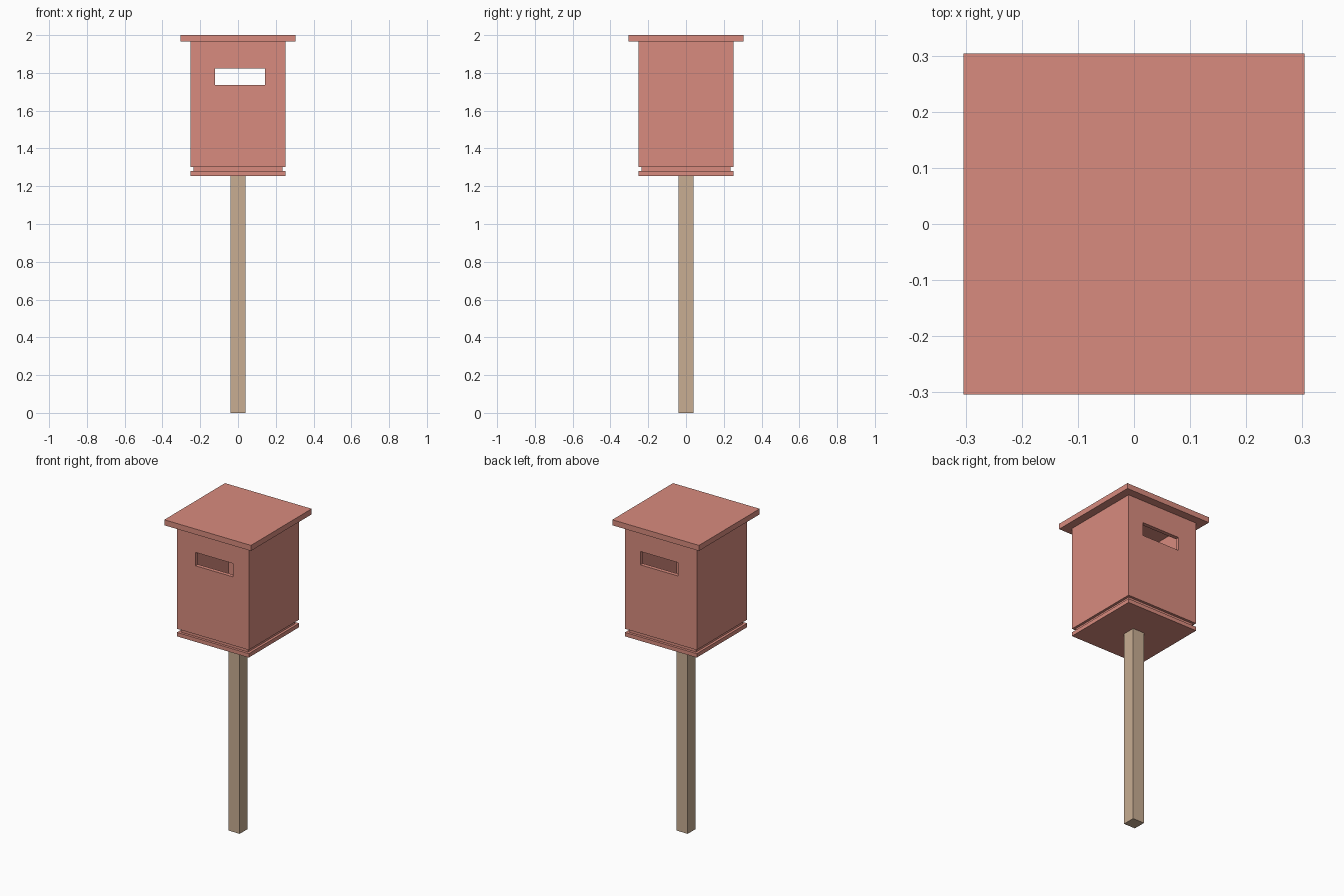
import bpy

if "Cube" in bpy.data.objects:
    bpy.data.objects.remove(bpy.data.objects["Cube"])


def material(name, rgb):
    m = bpy.data.materials.new(name)
    m.diffuse_color = (*rgb, 1)
    m.use_nodes = True
    m.node_tree.nodes["Principled BSDF"].inputs["Base Color"].default_value = m.diffuse_color
    return m


RED = material("red_paint", (0.69, 0.26, 0.21))
TAN = material("bare_wood", (0.58, 0.42, 0.29))


def box(name, x, y, z, mat):
    """Box from (min, max) ranges on each axis."""
    bpy.ops.mesh.primitive_cube_add(size=1, location=[(a + b) / 2 for a, b in (x, y, z)])
    ob = bpy.context.object
    ob.name = name
    ob.scale = [b - a for a, b in (x, y, z)]
    bpy.ops.object.transform_apply(location=False, rotation=False, scale=True)
    ob.data.materials.append(mat)
    return ob


def square(name, half, z, mat):
    return box(name, (-half, half), (-half, half), z, mat)


def cut(target, cutter):
    cutter.hide_render = True
    cutter.display_type = 'WIRE'
    mod = target.modifiers.new(cutter.name, 'BOOLEAN')
    mod.operation = 'DIFFERENCE'
    mod.solver = 'EXACT'
    mod.object = cutter


# Post, base board, recessed floor and roof
square("post", 0.04, (0, 1.255), TAN)
square("base_board", 0.252, (1.255, 1.28), RED)
square("floor_board", 0.236, (1.28, 1.303), RED)
square("roof", 0.304, (1.965, 2.0), RED)

# Hollow house walls with a slot through front and back
walls = square("walls", 0.252, (1.303, 1.965), RED)
cut(walls, square("hollow_cutter", 0.227, (1.2, 2.1), RED))
cut(walls, box("slot_cutter", (-0.122, 0.143), (-0.4, 0.4), (1.737, 1.822), RED))
